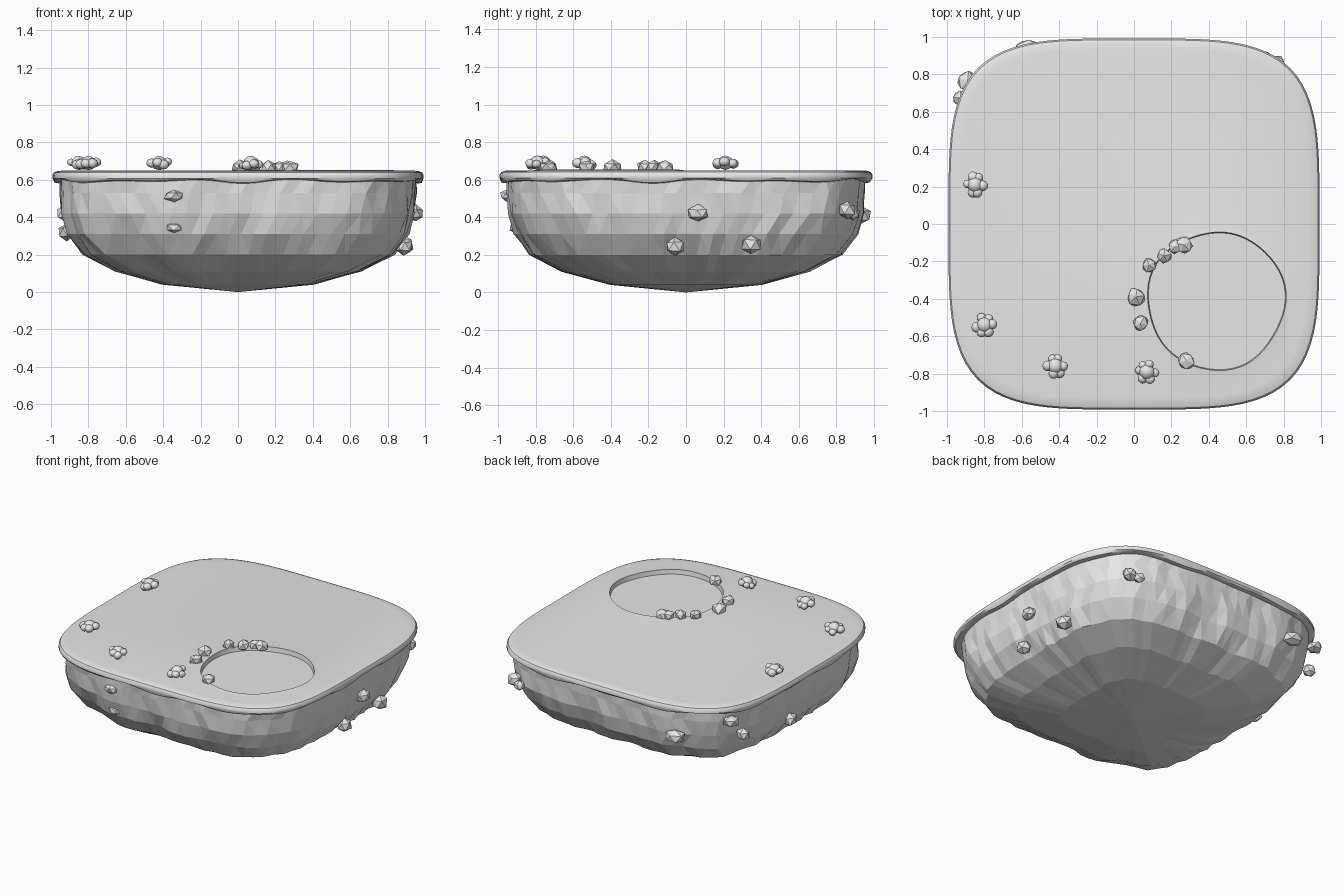
import bpy, bmesh, math, random
from mathutils import Vector, noise

if "Cube" in bpy.data.objects:
    bpy.data.objects.remove(bpy.data.objects["Cube"])

random.seed(4)
stone = bpy.data.materials.new("plain grey")
stone.diffuse_color = (0.8, 0.8, 0.8, 1)
stone.use_nodes = True
stone.node_tree.nodes["Principled BSDF"].inputs["Base Color"].default_value = stone.diffuse_color
TOP = 0.65


def finish(name, bm, smooth=None):
    bmesh.ops.recalc_face_normals(bm, faces=bm.faces)
    me = bpy.data.meshes.new(name)
    bm.to_mesh(me)
    bm.free()
    me.materials.append(stone)
    ob = bpy.data.objects.new(name, me)
    bpy.context.collection.objects.link(ob)
    if smooth is not None:
        bpy.context.view_layer.objects.active = ob
        ob.select_set(True)
        bpy.ops.object.shade_smooth_by_angle(angle=math.radians(smooth))
        ob.select_set(False)
    return ob


def squircle(a, r, n=4.0):
    c, s = math.cos(a), math.sin(a)
    k = r / (abs(c) ** n + abs(s) ** n) ** (1 / n)
    return c * k, s * k


def bridge(bm, lower, upper):
    n = len(lower)
    for i in range(n):
        j = (i + 1) % n
        bm.faces.new((lower[i], lower[j], upper[j], upper[i]))


# Rocky faceted underside tapering to a point
def underside():
    bm = bmesh.new()
    n = 88
    layers = [(0.04, 0.40, 0.02), (0.11, 0.65, 0.03), (0.20, 0.825, 0.03),
              (0.31, 0.905, 0.028), (0.42, 0.94, 0.022),
              (0.53, 0.95, 0.018), (0.615, 0.955, 0.006)]
    prev = None
    for k, (z, r, amp) in enumerate(layers):
        ring = []
        for i in range(n):
            a = math.tau * (i + 0.25 * (k % 2)) / n
            bump = noise.noise(Vector((math.cos(a) * 5, math.sin(a) * 5, z * 2)))
            bump += random.uniform(-0.4, 0.4)
            x, y = squircle(a, r + amp * (bump - 0.15))
            ring.append(bm.verts.new((x, y, z)))
        if prev:
            bridge(bm, prev, ring)
        else:
            tip = bm.verts.new((0, 0, 0))
            for i in range(n):
                bm.faces.new((tip, ring[(i + 1) % n], ring[i]))
        prev = ring
    bmesh.ops.triangulate(bm, faces=[f for f in bm.faces if f.calc_center_median().z > 0.2])
    finish("rock_underside", bm)


# Rounded turf slab with a shallow pond basin
def slab():
    bm = bmesh.new()
    n = 128
    profile = [(0.92, 0.605), (0.96, 0.592), (0.983, 0.596), (0.992, 0.608), (0.992, 0.626),
               (0.984, 0.640), (0.965, 0.647), (0.93, TOP)]
    prev = None
    for r, z in profile:
        ring = []
        for i in range(n):
            a = math.tau * i / n
            wave = 0.006 * (math.sin(9 * a) + math.sin(14 * a + 1)) if z < 0.6 else 0
            ring.append(bm.verts.new((*squircle(a, r), z + wave)))
        if prev:
            bridge(bm, prev, ring)
        prev = ring
    outer = prev
    m = 56
    pond = []
    for r, z in [(0.40, TOP), (0.37, 0.654), (0.365, 0.622)]:
        ring = []
        for i in range(m):
            a = math.tau * i / m
            q = r * (1 + 0.015 * math.sin(3 * a) + 0.012 * math.sin(5 * a + 1))
            ring.append(bm.verts.new((0.44 + q * math.cos(a), -0.41 + q * math.sin(a), z)))
        pond.append(ring)
    bridge(bm, pond[0], pond[1])
    bridge(bm, pond[1], pond[2])
    bm.faces.new(pond[2])
    # flat ground between slab edge and pond
    edges = [bm.edges.get((l[i], l[i - 1])) for l in (outer, pond[0]) for i in range(len(l))]
    bmesh.ops.triangle_fill(bm, edges=edges, use_beauty=True, normal=(0, 0, 1))
    finish("turf_slab", bm, 35)


def blob(bm, loc, size, detail, rough):
    new = bmesh.ops.create_icosphere(bm, subdivisions=detail, radius=1)["verts"]
    spin = random.uniform(0, math.tau)
    c, s = math.cos(spin), math.sin(spin)
    for v in new:
        p = v.co * (1 + random.uniform(-rough, rough))
        p = Vector((p.x * c - p.y * s, p.x * s + p.y * c, p.z))
        v.co = Vector(loc) + Vector(p[i] * size[i] for i in range(3))


def rock(name, loc, size):
    bm = bmesh.new()
    blob(bm, loc, size, 1, 0.14)
    finish(name, bm)


def bush(name, x, y):
    bm = bmesh.new()
    blob(bm, (x, y, 0.69), (0.042, 0.042, 0.038), 2, 0.03)
    for i in range(6):
        a = math.tau * i / 6 + random.uniform(-0.3, 0.3)
        r = random.uniform(0.022, 0.03)
        blob(bm, (x + 0.042 * math.cos(a), y + 0.042 * math.sin(a),
                  0.685 + random.uniform(-0.01, 0.012)), (r, r, r * 0.9), 2, 0.03)
    finish(name, bm, 30)


underside()
slab()

# Bushes on the turf
for i, (x, y) in enumerate([(-0.85, 0.21), (-0.80, -0.54), (-0.42, -0.76), (0.07, -0.79)]):
    bush(f"bush_{i + 1}", x, y)

# Stones around the pond
for i, (x, y, r) in enumerate([(0.265, -0.11, 0.05), (0.22, -0.12, 0.04), (0.16, -0.17, 0.042),
                               (0.08, -0.22, 0.042), (0.01, -0.39, 0.052), (0.035, -0.53, 0.044),
                               (0.28, -0.73, 0.048)]):
    rock(f"pond_stone_{i + 1}", (x, y, 0.668), (r, r, 0.036))

# Boulders stuck into the sides
for i, (x, y, z, sx, sy, sz) in enumerate([
        (0.95, 0.065, 0.42, 0.045, 0.058, 0.045), (0.885, -0.06, 0.245, 0.05, 0.055, 0.05),
        (0.885, 0.345, 0.255, 0.055, 0.06, 0.055), (0.755, 0.86, 0.44, 0.05, 0.05, 0.05),
        (0.70, 0.89, 0.42, 0.04, 0.04, 0.035), (-0.57, 0.935, 0.41, 0.075, 0.055, 0.05),
        (-0.89, 0.765, 0.54, 0.055, 0.055, 0.04), (-0.925, 0.67, 0.42, 0.045, 0.05, 0.045),
        (-0.915, 0.13, 0.32, 0.045, 0.055, 0.045), (-0.34, -0.955, 0.515, 0.058, 0.035, 0.033),
        (-0.34, -0.91, 0.345, 0.05, 0.03, 0.03)]):
    rock(f"side_boulder_{i + 1}", (x, y, z), (sx, sy, sz))
